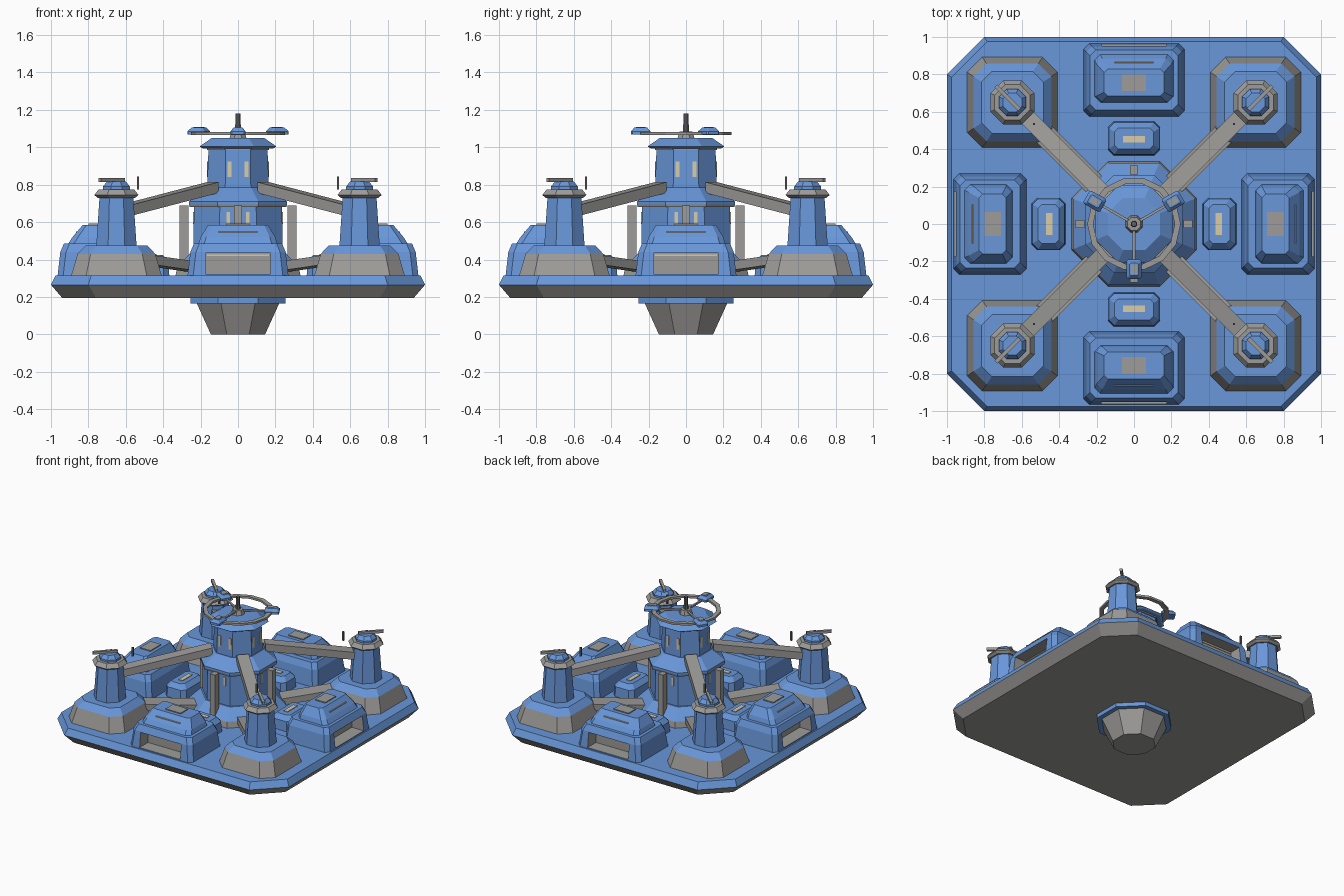
import bpy, bmesh, math
from mathutils import Matrix, Vector

if "Cube" in bpy.data.objects:
    bpy.data.objects.remove(bpy.data.objects["Cube"])


def material(name, rgb):
    m = bpy.data.materials.new(name)
    m.diffuse_color = (*rgb, 1)
    m.use_nodes = True
    m.node_tree.nodes["Principled BSDF"].inputs["Base Color"].default_value = m.diffuse_color
    return m


MATS = [material("blue", (0.14, 0.31, 0.70)), material("grey", (0.34, 0.335, 0.32)),
        material("tan", (0.70, 0.60, 0.40)), material("dark_grey", (0.13, 0.13, 0.13))]
BLUE, GREY, TAN, DARK = range(4)
T = 1 - math.tan(math.pi / 8)      # corner cut that turns a square into a regular octagon


def ring(hx, hy, c, z, cx=0, cy=0):
    """Rectangle with cut corners."""
    pts = [(hx, -hy + c), (hx, hy - c), (hx - c, hy), (-hx + c, hy),
           (-hx, hy - c), (-hx, -hy + c), (-hx + c, -hy), (hx - c, -hy)]
    return [Vector((x + cx, y + cy, z)) for x, y in pts]


def octa(a, z, cx=0, cy=0):
    return ring(a, a, a * T, z, cx, cy)


def loft(name, rings, cols, turn=0.0, closed=False):
    """Skin rings; cols gives one colour per band, the last also for the top cap."""
    bm = bmesh.new()
    rows = [[bm.verts.new(p) for p in r] for r in rings]
    n, k = len(rows[0]), len(rows)
    for i in range(k if closed else k - 1):
        a, b = rows[i], rows[(i + 1) % k]
        for j in range(n):
            f = bm.faces.new((a[j], a[(j + 1) % n], b[(j + 1) % n], b[j]))
            f.material_index = cols[min(i, len(cols) - 1)]
    if not closed:
        bm.faces.new(rows[0][::-1]).material_index = cols[0]
        bm.faces.new(rows[-1]).material_index = cols[-1]
    bmesh.ops.recalc_face_normals(bm, faces=bm.faces)
    bm.transform(Matrix.Rotation(turn, 4, 'Z'))
    me = bpy.data.meshes.new(name)
    bm.to_mesh(me)
    bm.free()
    for m in MATS:
        me.materials.append(m)
    ob = bpy.data.objects.new(name, me)
    bpy.context.collection.objects.link(ob)
    return ob


def box(name, lo, hi, col, turn=0.0):
    (x0, y0, z0), (x1, y1, z1) = lo, hi
    r = lambda z: [Vector(p) for p in ((x0, y0, z), (x1, y0, z), (x1, y1, z), (x0, y1, z))]
    return loft(name, [r(z0), r(z1)], [col], turn)


def beam(name, r0, z0, r1, z1, w, h, col, turn):
    """Beam running radially along +x, then turned about the centre."""
    rect = lambda r, z: [Vector((r, s * w / 2, z + t * h / 2))
                         for s, t in ((-1, -1), (1, -1), (1, 1), (-1, 1))]
    return loft(name, [rect(r0, z0), rect(r1, z1)], [col], turn)


# Base plate and underside hub
loft("base_plate", [ring(.94, .94, .18, .195), ring(1, 1, .2, .265), ring(.975, .975, .19, .315)],
     [GREY, BLUE])
loft("underside_hub", [octa(.145, 0), octa(.22, .165), octa(.255, .165), octa(.255, .2)],
     [GREY, BLUE, BLUE])

# Central tower: skirt, lower body, collar, upper body, cap
loft("tower_skirt", [octa(.335, .31), octa(.325, .36), octa(.25, .44)], [GREY, BLUE])
loft("tower_lower_body", [octa(.24, .40), octa(.235, .69)], [BLUE])
loft("tower_collar", [octa(.258, .68), octa(.262, .695), octa(.262, .71), octa(.17, .785)],
     [GREY, BLUE, BLUE])
loft("tower_upper_body", [octa(.166, .76), octa(.158, .985), octa(.165, .985), octa(.165, 1.0)],
     [BLUE, BLUE, GREY])
loft("tower_cap", [octa(.19, .995), octa(.205, 1.005), octa(.14, 1.05)], [BLUE])

# Mast and antenna ring with three spokes and pods
loft("mast_hub", [octa(.045, 1.05), octa(.035, 1.085)], [GREY])
loft("mast", [octa(.016, 1.08), octa(.013, 1.18)], [DARK])
circle = lambda r, z: [Vector((r * math.cos(i * math.pi / 7), r * math.sin(i * math.pi / 7), z))
                       for i in range(14)]
loft("antenna_ring", [circle(.25, 1.067), circle(.25, 1.083), circle(.218, 1.083),
                      circle(.218, 1.067)], [GREY], closed=True)
for deg in (30, 150, 270):
    a = math.radians(deg)
    beam("antenna_spoke", .02, 1.075, .22, 1.075, .014, .012, GREY, a)
    loft("antenna_pod", [ring(.052, .04, .008, 1.068, .242), ring(.052, .04, .008, 1.085, .242),
                         ring(.034, .024, .006, 1.106, .242)], [BLUE], a)
    box("antenna_pod_plate", (.217, -.015, 1.104), (.267, .015, 1.109), GREY, a)


def side_building(turn):
    cy = -.77
    base = loft("building_base", [ring(.27, .195, .03, .31, 0, cy), ring(.255, .18, .03, .44, 0, cy),
                                  ring(.235, .16, .03, .487, 0, cy)], [BLUE], turn)
    # Doorway cut into the outer face
    cut = box("door_cutter", (-.175, -1.2, .322), (.175, -.86, .435), GREY, turn)
    mod = base.modifiers.new("doorway", 'BOOLEAN')
    mod.operation, mod.object, mod.solver = 'DIFFERENCE', cut, 'EXACT'
    bpy.context.view_layer.objects.active = base
    bpy.ops.object.modifier_apply(modifier=mod.name)
    bpy.data.objects.remove(cut)
    box("door_light", (-.165, -.866, .418), (.165, -.858, .426), TAN, turn)
    # Roof block with hatch and light strip
    loft("building_roof", [ring(.212, .13, .03, .48, 0, -.78), ring(.2, .115, .03, .52, 0, -.77),
                           ring(.16, .073, .02, .585, 0, -.757)], [BLUE], turn)
    box("roof_hatch", (-.065, -.80, .58), (.065, -.71, .592), GREY, turn)
    box("roof_light", (-.105, -.865, .541), (.105, -.85, .55), TAN, turn)


def window_pair(x, y, z0, z1, turn):
    for s in (-1, 1):
        box("tower_window", (s * x - .01, -y, z0), (s * x + .01, -y + .012, z1), TAN, turn)


def corner_tower(turn):
    c = .65
    sq = lambda h, k, z: ring(h, h, k, z, c, c)
    oc = lambda a, z: octa(a, z, c, c)
    loft("corner_base", [sq(.243, .08, .31), sq(.208, .07, .43), sq(.165, .055, .475)],
         [GREY, BLUE], turn)
    loft("corner_column", [oc(.108, .47), oc(.09, .74)], [BLUE], turn)
    loft("corner_collar", [oc(.1, .73), oc(.118, .745), oc(.095, .775)], [GREY], turn)
    loft("corner_turret", [oc(.072, .77), oc(.072, .79), oc(.05, .818)], [BLUE], turn)
    # Barrel, arms and marker rod lie along the diagonal
    d = turn + math.pi / 4
    beam("turret_barrel", .865, .825, 1.045, .825, .02, .02, GREY, d)
    beam("upper_arm", .19, .785, .85, .663, .088, .058, GREY, d)
    beam("lower_arm", .28, .355, .74, .402, .12, .05, GREY, d)
    box("marker_rod", (.529, .529, .775), (.541, .541, .845), DARK, turn)


for k in range(4):
    t = k * math.pi / 2
    side_building(t)
    corner_tower(t)
    window_pair(.045, .165, .84, .925, t)
    window_pair(.052, .241, .59, .655, t)
    # Support pillar against the tower
    box("tower_pillar", (-.022, -.312, .36), (.022, -.265, .69), GREY, t)
    # Small inner pod with a light plate
    loft("inner_pod", [ring(.14, .09, .03, .31, 0, -.457), ring(.135, .085, .03, .39, 0, -.457),
                       ring(.105, .055, .02, .425, 0, -.457)], [BLUE], t)
    box("inner_pod_light", (-.06, -.47, .422), (.06, -.437, .43), TAN, t)
